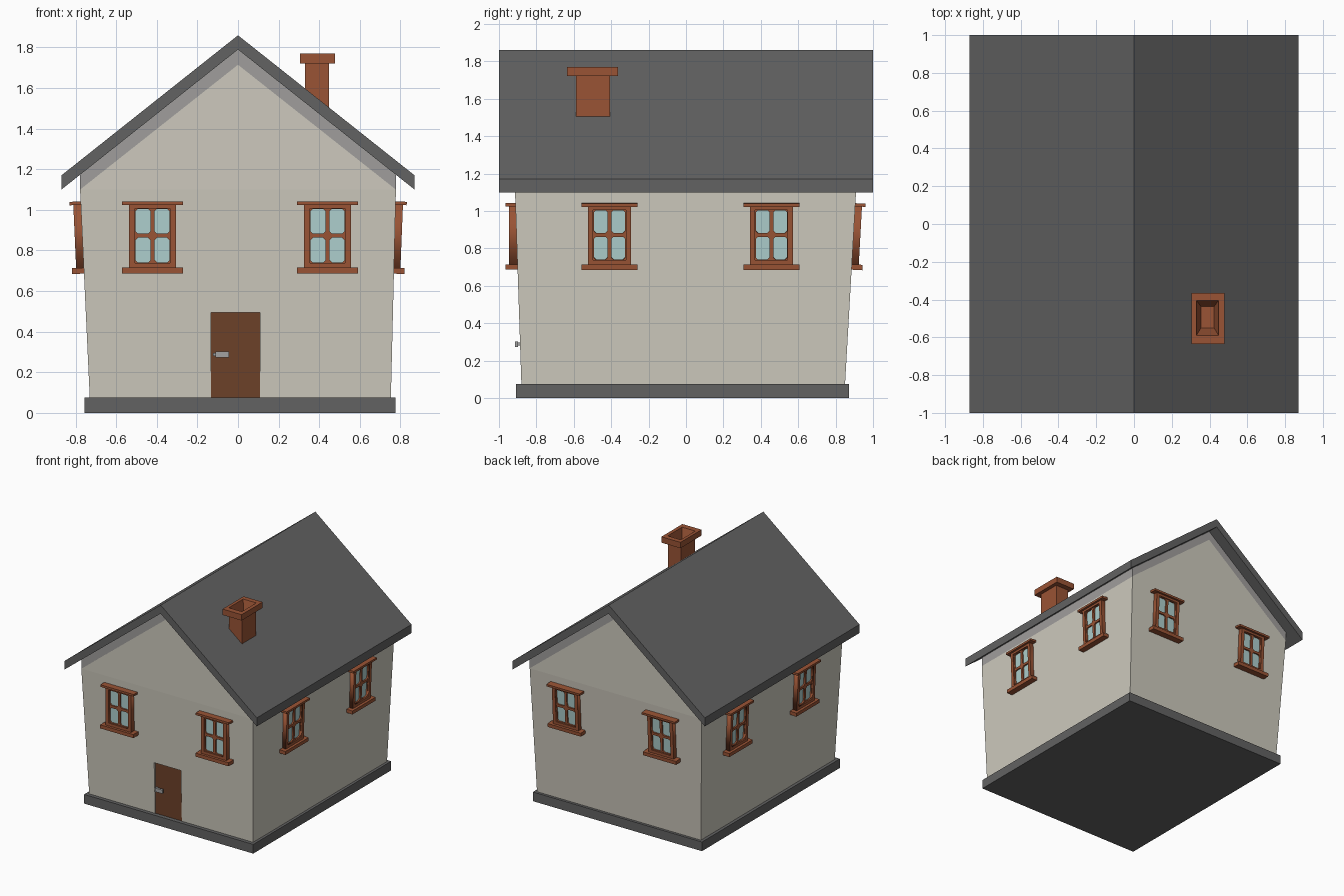
import bpy, bmesh
from math import pi
from mathutils import Matrix, Vector

if "Cube" in bpy.data.objects:
    bpy.data.objects.remove(bpy.data.objects["Cube"], do_unlink=True)


def material(name, *rgb):
    m = bpy.data.materials.new(name)
    m.use_nodes = True
    m.diffuse_color = (*rgb, 1)
    m.node_tree.nodes["Principled BSDF"].inputs["Base Color"].default_value = (*rgb, 1)
    return m


SLATE = material("slate grey", .122, .122, .122)
PLASTER = material("cream plaster", .61, .584, .508)
TRIM = material("light grey trim", .35, .34, .335)
BRICK = material("red brown wood", .32, .087, .035)
DOOR = material("dark brown door", .15, .052, .022)
METAL = material("handle metal", .36, .36, .36)
GLASS = material("pale blue glass", .42, .62, .61)


def place(name, mesh, mat, matrix=Matrix()):
    mesh.materials.clear()
    mesh.materials.append(mat)
    ob = bpy.data.objects.new(name, mesh)
    ob.matrix_world = matrix
    bpy.context.collection.objects.link(ob)
    return ob


def loft(name, rings, mat, matrix=Matrix()):
    """Skin a list of closed rings and cap both ends."""
    bm = bmesh.new()
    loops = [[bm.verts.new(p) for p in ring] for ring in rings]
    for a, b in zip(loops, loops[1:]):
        for i in range(len(a)):
            j = (i + 1) % len(a)
            bm.faces.new((a[i], a[j], b[j], b[i]))
    bm.faces.new(loops[0])
    bm.faces.new(loops[-1])
    bmesh.ops.recalc_face_normals(bm, faces=bm.faces)
    mesh = bpy.data.meshes.new(name)
    bm.to_mesh(mesh)
    bm.free()
    return place(name, mesh, mat, matrix)


def rect(x0, x1, y0, y1, z):
    return [(x0, y0, z), (x1, y0, z), (x1, y1, z), (x0, y1, z)]


def box(name, x0, x1, y0, y1, z0, z1, mat, matrix=Matrix()):
    return loft(name, [rect(x0, x1, y0, y1, z) for z in (z0, z1)], mat, matrix)


def along_y(name, profile, y0, y1, mat):
    return loft(name, [[(x, y, z) for x, z in profile] for y in (y0, y1)], mat)


def chevron(half, top, thick, slope=.793):
    low = top - slope * half
    return [(-half, low), (0, top), (half, low),
            (half, low - thick), (0, top - thick), (-half, low - thick)]


def baked(ob):
    dg = bpy.context.evaluated_depsgraph_get()
    return bpy.data.meshes.new_from_object(ob.evaluated_get(dg))


# Plinth, flared walls and gable
box("plinth", -.755, .775, -.91, .872, 0, .075, SLATE)
walls = loft("walls", [rect(-.73, .753, -.88, .85, .07),
                       rect(-.778, .778, -.914, .909, 1.1)], PLASTER)
along_y("gable", [(-.778, 1.1), (.778, 1.1), (0, 1.715)], -.914, .909, PLASTER)

# Roof and the trim band beneath it
along_y("roof", chevron(.87, 1.86, .07), -1, 1, SLATE)
along_y("eaves_band", chevron(.778, 1.79, .075), -.914, .909, TRIM)

# Door recess, door and handle
cutter = box("door_cutter", -.133, .108, -1, -.87, .03, .495, PLASTER)
cut = walls.modifiers.new("door recess", "BOOLEAN")
cut.object = cutter
cut.operation = "DIFFERENCE"
cut.solver = "EXACT"
cut_mesh = baked(walls)
walls.modifiers.clear()
walls.data = cut_mesh
walls.data.materials.clear()
walls.data.materials.append(PLASTER)
for p in walls.data.polygons:
    p.material_index = 0
bpy.data.objects.remove(cutter, do_unlink=True)
box("door", -.133, .108, -.877, -.868, .075, .495, DOOR)
box("handle_stem", -.122, -.108, -.905, -.875, .28, .296, METAL)
box("handle_lever", -.11, -.044, -.915, -.897, .272, .302, METAL)

# Chimney with a flared cap and tapered flue
loft("chimney", [rect(.33, .448, -.588, -.406, 1.42),
                 rect(.33, .448, -.588, -.406, 1.722),
                 rect(.305, .478, -.636, -.364, 1.722),
                 rect(.305, .478, -.636, -.364, 1.77),
                 rect(.33, .448, -.59, -.404, 1.77),
                 rect(.355, .424, -.55, -.437, 1.66)], BRICK)


# Flat lattice meshes: outlines with holes, extruded
def lattice(name, outlines, depth):
    curve = bpy.data.curves.new(name, "CURVE")
    curve.dimensions = "2D"
    curve.fill_mode = "BOTH"
    curve.extrude = depth / 2
    for pts in outlines:
        s = curve.splines.new("POLY")
        s.points.add(len(pts) - 1)
        for p, (x, y) in zip(s.points, pts):
            p.co = (x, y, 0, 1)
        s.use_cyclic_u = True
    ob = bpy.data.objects.new(name, curve)
    bpy.context.collection.objects.link(ob)
    bpy.context.view_layer.update()
    mesh = baked(ob)
    bpy.data.objects.remove(ob, do_unlink=True)
    mesh.transform(Matrix.Rotation(pi / 2, 4, "X"))
    return mesh


def outline(cx, cz, w, h, c=0):
    if not c:
        return [(cx - w, cz - h), (cx + w, cz - h), (cx + w, cz + h), (cx - w, cz + h)]
    return [(cx - w + c, cz - h), (cx + w - c, cz - h), (cx + w, cz - h + c), (cx + w, cz + h - c),
            (cx + w - c, cz + h), (cx - w + c, cz + h), (cx - w, cz + h - c), (cx - w, cz - h + c)]


PANES = [outline(sx * .047, sz * .071, .037, .061, .012) for sx in (-1, 1) for sz in (-1, 1)]
FRAME = lattice("frame", [outline(0, 0, .115, .16), outline(0, 0, .087, .135)], .065)
SASH = lattice("sash", [outline(0, 0, .09, .138)] + PANES, .02)


def window(name, x, y, turn, lean):
    m = (Matrix.Translation(Vector((x, y, .873))) @ Matrix.Rotation(turn, 4, "Z")
         @ Matrix.Rotation(lean, 4, "X"))
    place(name + "_frame", FRAME.copy(), BRICK, m @ Matrix.Translation((0, -.003, 0)))
    place(name + "_sash", SASH.copy(), BRICK, m @ Matrix.Translation((0, -.016, 0)))
    box(name + "_glass", -.088, .088, -.014, -.006, -.136, .136, GLASS, m)
    box(name + "_lintel", -.15, .15, -.054, .02, .152, .169, BRICK, m)
    box(name + "_sill", -.15, .15, -.056, .02, -.187, -.158, BRICK, m)


# Two windows on every side, following the lean of the walls
for side, s in (("right", -1), ("left", 1)):
    window("front_window_" + side, .01 + s * .431, -.91, 0, 0)
    window("back_window_" + side, .01 + s * .431, .897, pi, .055)
for end, s in (("front", -1), ("back", 1)):
    window("right_window_" + end, -.769, .024 + s * .433, -pi / 2, .045)
    window("left_window_" + end, .771, .024 + s * .433, pi / 2, .04)
